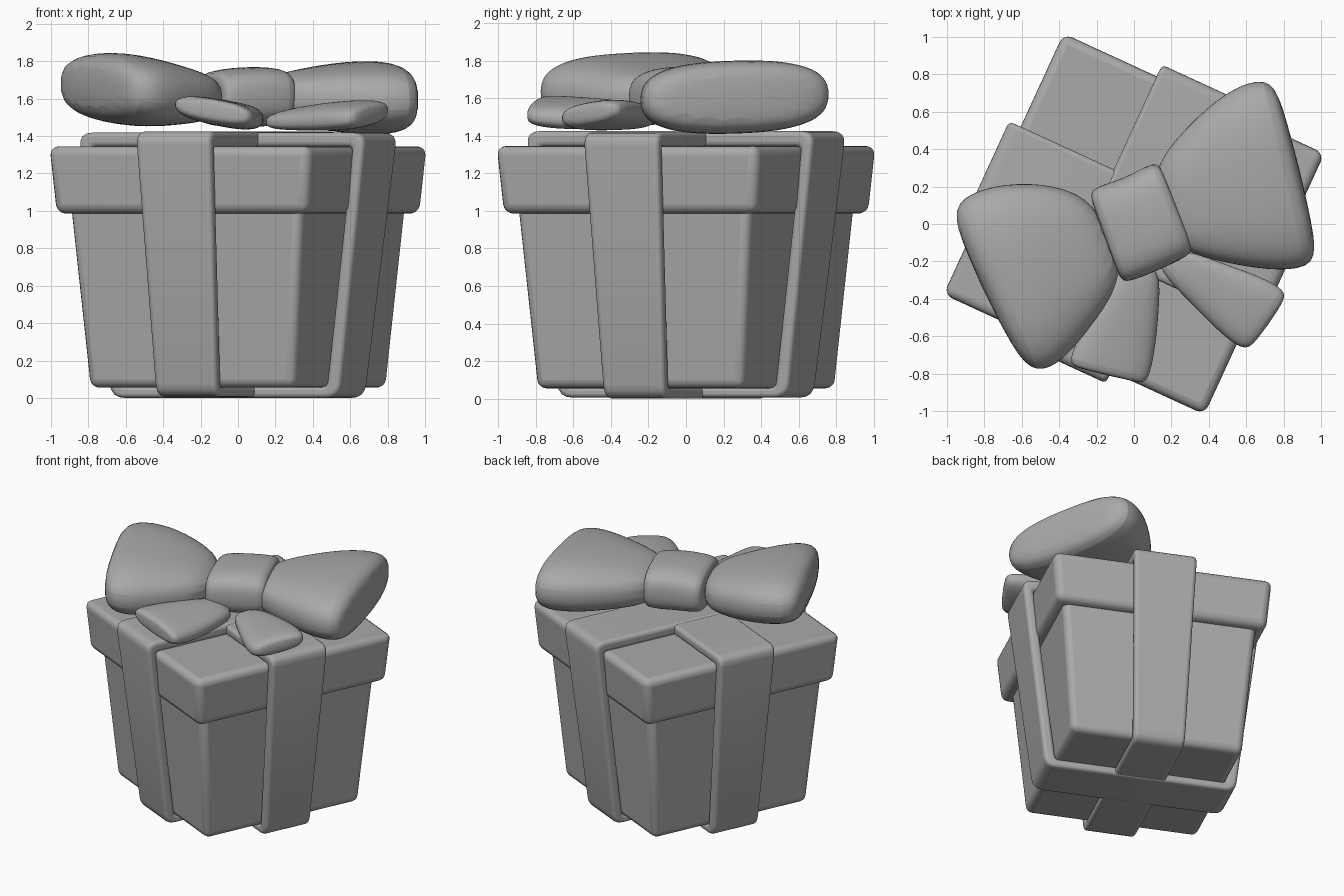
import bpy, bmesh, math
from mathutils import Vector

cube = bpy.data.objects.get("Cube")
if cube:
    bpy.data.objects.remove(cube, do_unlink=True)

TURN = math.radians(-24.7)

grey = bpy.data.materials.new("plain grey")
grey.use_nodes = True
grey.diffuse_color = (0.4, 0.4, 0.4, 1)
grey.node_tree.nodes["Principled BSDF"].inputs["Base Color"].default_value = (0.4, 0.4, 0.4, 1)


def finish(name, bm, turn=0.0, bevel=0.0, subsurf=0):
    bmesh.ops.recalc_face_normals(bm, faces=bm.faces)
    mesh = bpy.data.meshes.new(name)
    bm.to_mesh(mesh)
    bm.free()
    mesh.materials.append(grey)
    ob = bpy.data.objects.new(name, mesh)
    bpy.context.collection.objects.link(ob)
    ob.rotation_euler.z = turn
    if bevel:
        mod = ob.modifiers.new("rounding", 'BEVEL')
        mod.width = bevel
        mod.segments = 4
        mod.angle_limit = math.radians(40)
        mod.use_clamp_overlap = True
    if subsurf:
        mod = ob.modifiers.new("smoothing", 'SUBSURF')
        mod.levels = mod.render_levels = subsurf
    bpy.ops.object.select_all(action='DESELECT')
    ob.select_set(True)
    bpy.context.view_layer.objects.active = ob
    bpy.ops.object.shade_smooth_by_angle(angle=math.radians(40))
    return ob


def tapered_box(name, low, high, z0, z1, bevel):
    bm = bmesh.new()
    bmesh.ops.create_cube(bm, size=2)
    for v in bm.verts:
        half, z = (high, z1) if v.co.z > 0 else (low, z0)
        v.co = (v.co.x * half, v.co.y * half, z)
    finish(name, bm, TURN, bevel)


def corner_arc(points, radius, steps=5):
    # Rounds every corner of a closed profile with a quadratic arc
    out = []
    for i, p in enumerate(points):
        a = p + (points[i - 1] - p).normalized() * radius
        b = p + (points[(i + 1) % len(points)] - p).normalized() * radius
        for k in range(steps):
            t = k / (steps - 1)
            out.append(a * (1 - t) ** 2 + p * 2 * t * (1 - t) + b * t * t)
    return out


def strap(name, turn, lift):
    # Closed band wrapped around the box, narrower towards the bottom
    def trapezoid(low, high, z0, z1):
        return [Vector(p) for p in ((-low, z0), (low, z0), (high, z1), (-high, z1))]
    outer = corner_arc(trapezoid(0.672, 0.845, lift, 1.418 + lift), 0.075)
    inner = corner_arc(trapezoid(0.6, 0.768, 0.06, 1.343), 0.03)
    bm = bmesh.new()
    sides = []
    for side in (-1, 1):
        sides.append([[bm.verts.new((p.x, side * (0.178 + 0.03 * p.y), p.y)) for p in loop]
                      for loop in (outer, inner)])
    (o0, i0), (o1, i1) = sides
    n = len(outer)
    for k in range(n):
        j = (k + 1) % n
        for a, b in ((o0, o1), (o1, i1), (i1, i0), (i0, o0)):
            bm.faces.new((a[k], a[j], b[j], b[k]))
    finish(name, bm, turn, 0.026)


def cushion(name, stations, power=0.75, count=16):
    # Soft body lofted through flattened rings: back edge, front edge, half height
    bm = bmesh.new()
    rings = []
    for back, front, half in stations:
        back, front = Vector(back), Vector(front)
        mid, wide = (back + front) / 2, (back - front) / 2
        ring = []
        for k in range(count):
            t = math.tau * (k + 0.5) / count
            c, s = math.cos(t), math.sin(t)
            c = math.copysign(abs(c) ** power, c)
            s = math.copysign(abs(s) ** power, s)
            ring.append(bm.verts.new(mid + wide * c + Vector((0, 0, half * s))))
        rings.append(ring)
    for r, q in zip(rings, rings[1:]):
        for k in range(count):
            j = (k + 1) % count
            bm.faces.new((r[k], r[j], q[j], q[k]))
    bm.faces.new(rings[0])
    bm.faces.new(rings[-1])
    finish(name, bm, subsurf=2)


# Box and lid
tapered_box("box_body", 0.604, 0.685, 0.055, 1.05, 0.045)
tapered_box("box_lid", 0.742, 0.772, 0.985, 1.345, 0.05)

# Ribbon bands
strap("ribbon_band_front", TURN + math.pi / 2, 0.006)
strap("ribbon_band_side", TURN, 0.0)

# Bow
cushion("bow_loop_left", [
    ((0.06, 0.26, 1.6), (0.2, -0.13, 1.6), 0.11),
    ((0.27, 0.52, 1.61), (0.42, -0.2, 1.6), 0.16),
    ((0.5, 0.73, 1.62), (0.72, -0.26, 1.59), 0.2),
    ((0.71, 0.8, 1.62), (0.95, -0.25, 1.59), 0.2),
    ((0.79, 0.68, 1.62), (0.99, -0.12, 1.59), 0.13)])
cushion("bow_loop_right", [
    ((-0.2, 0.12, 1.6), (-0.03, -0.26, 1.6), 0.11),
    ((-0.42, 0.22, 1.63), (-0.2, -0.52, 1.61), 0.16),
    ((-0.7, 0.23, 1.67), (-0.38, -0.75, 1.62), 0.2),
    ((-0.93, 0.16, 1.68), (-0.52, -0.81, 1.64), 0.19),
    ((-0.99, 0.02, 1.68), (-0.64, -0.7, 1.65), 0.12)])
cushion("bow_knot", [
    ((-0.24, 0.14, 1.6), (-0.08, -0.27, 1.6), 0.11),
    ((-0.23, 0.2, 1.6), (-0.06, -0.33, 1.6), 0.15),
    ((-0.06, 0.24, 1.61), (0.11, -0.26, 1.61), 0.165),
    ((0.12, 0.35, 1.61), (0.31, -0.17, 1.61), 0.16),
    ((0.15, 0.29, 1.61), (0.32, -0.12, 1.61), 0.11)], power=0.65)

# Ribbon tails
cushion("bow_tail_right", [
    ((0.14, -0.22, 1.49), (-0.05, -0.2, 1.53), 0.05),
    ((0.14, -0.4, 1.49), (-0.15, -0.36, 1.54), 0.07),
    ((0.12, -0.66, 1.48), (-0.29, -0.58, 1.56), 0.075),
    ((0.08, -0.85, 1.5), (-0.36, -0.74, 1.57), 0.07),
    ((0.03, -0.85, 1.51), (-0.31, -0.77, 1.57), 0.035)])
cushion("bow_tail_left", [
    ((0.24, -0.12, 1.5), (0.1, -0.22, 1.47), 0.04),
    ((0.45, -0.2, 1.53), (0.26, -0.38, 1.47), 0.06),
    ((0.66, -0.27, 1.54), (0.45, -0.58, 1.48), 0.075),
    ((0.82, -0.35, 1.54), (0.58, -0.68, 1.49), 0.07),
    ((0.8, -0.42, 1.54), (0.64, -0.65, 1.5), 0.035)])
